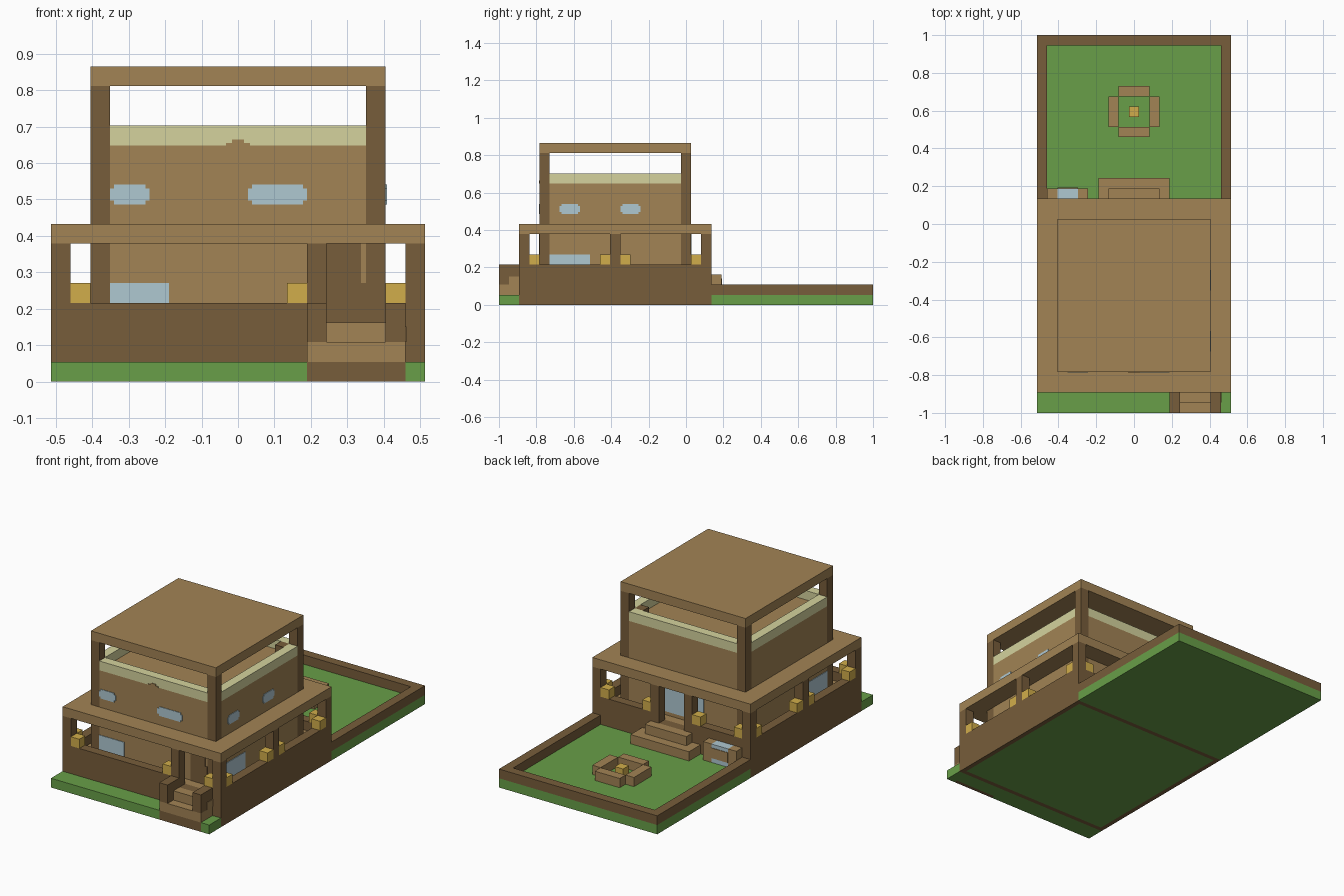
import bpy
import bmesh
from mathutils import Vector

cube = bpy.data.objects.get("Cube")
if cube:
    bpy.data.objects.remove(cube, do_unlink=True)

U = 2 / 37                # one block
W, L = 19, 37             # plan size in blocks
T = 0.06                  # plate thickness in blocks


def material(name, rgb):
    m = bpy.data.materials.new(name)
    m.use_nodes = True
    m.diffuse_color = (*rgb, 1)
    m.node_tree.nodes["Principled BSDF"].inputs["Base Color"].default_value = (*rgb, 1)
    return m


tan = material("tan_wood", (0.36, 0.228, 0.09))
dark = material("dark_wood", (0.185, 0.11, 0.043))
cream = material("cream_trim", (0.66, 0.65, 0.34))
blue = material("pale_blue", (0.43, 0.58, 0.64))
gold = material("lantern_gold", (0.64, 0.42, 0.07))
green = material("grass_green", (0.14, 0.345, 0.065))


def blocks(name, mat, *boxes):
    """One object made of boxes (x0, x1, y0, y1, z0, z1) in block units."""
    bm = bmesh.new()
    for x0, x1, y0, y1, z0, z1 in boxes:
        vs = bmesh.ops.create_cube(bm, size=1)["verts"]
        size = Vector((x1 - x0, y1 - y0, z1 - z0))
        mid = Vector(((x0 + x1 - W) / 2, (y0 + y1 - L) / 2, (z0 + z1) / 2))
        for v in vs:
            v.co = (v.co * size + mid) * U
    me = bpy.data.meshes.new(name)
    bm.to_mesh(me)
    bm.free()
    me.materials.append(mat)
    ob = bpy.data.objects.new(name, me)
    bpy.context.collection.objects.link(ob)
    return ob


def ring(x0, x1, y0, y1, z0, z1, t=1):
    """Four walls of thickness t."""
    return [(x0, x1, y0, y0 + t, z0, z1), (x0, x1, y1 - t, y1, z0, z1),
            (x0, x0 + t, y0 + t, y1 - t, z0, z1), (x1 - t, x1, y0 + t, y1 - t, z0, z1)]


def cells(spots, z0, z1):
    return [(x, x + 1, y, y + 1, z0, z1) for x, y in spots]


def storey(z0, z1):
    """Walls flush with the corner posts, leaving the corners free."""
    return [(3, 16, 4, 19, z0, z1), (2, 17, 5, 18, z0, z1)]


def window(x0, x1, y0, y1, z0, z1, c=0.2):
    """Plate with notched corners."""
    cx, cy = (c, 0) if x1 - x0 > y1 - y0 else (0, c)
    return [(x0, x1, y0, y1, z0 + c, z1 - c), (x0 + cx, x1 - cx, y0 + cy, y1 - cy, z0, z1)]


# Ground: front lawn around and under the steps, lawn under the house, back yard
blocks("front_lawn", green, (0, 13, 0, 2, 0, 1), (18, W, 0, 2, 0, 1), (13, 18, 0.4, 2, 0, 1))
blocks("house_ground", green, (0.5, 18.5, 2.5, 20.5, 0, 1))
blocks("back_yard", green, (0, W, 21, L, 0, 1))
blocks("yard_wall", dark, (0, 1, 21, L, 1, 2), (18, W, 21, L, 1, 2), (1, 18, 36, L, 1, 2))

# Porch base, floor and railing with front and back openings
blocks("porch_base", dark, *ring(0, W, 2, 21, 0, 1, 0.5), *ring(0, W, 2, 21, 1, 3))
blocks("porch_floor", tan, (1, 18, 3, 20, 1, 3))
blocks("porch_railing", dark,
       (0, 14, 2, 3, 3, 4), (17, W, 2, 3, 3, 4),
       (0, 8, 20, 21, 3, 4), (11, W, 20, 21, 3, 4),
       (0, 1, 3, 20, 3, 4), (18, W, 3, 20, 3, 4))

# Porch posts and lanterns standing beside them
corners = [(x, y) for x in (0, 18) for y in (2, 20)]
sides = [(x, 11) for x in (0, 18)]
blocks("porch_posts", dark, *cells(corners + sides + [(13, 2), (7, 20), (11, 20)], 4, 7))
lamps = [(1, 2), (12, 2), (17, 2), (1, 20), (6, 20), (12, 20), (17, 20)]
lamps += [(x, y) for x in (0, 18) for y in (3, 10, 12, 19)]
blocks("lanterns", gold, *cells(lamps, 4, 5))

# Front steps
blocks("front_step_base", dark, (13, 18, 0, 0.4, 0, 1))
blocks("front_steps", tan, (13, 18, 0, 2, 1, 2), (14, 17, 1, 2, 2, 3))
blocks("front_step_sides", dark, (13, 14, 0, 2, 2, 4), (17, 18, 0, 2, 2, 4))
blocks("front_step_side_panel", tan, (18, 18 + T, 1, 2, 2, 2.8))

# Back steps
blocks("back_steps", tan, (6, 13, 21, 23, 1, 2), (7, 12, 21, 22, 2, 3))

# House storeys, roofs and corner posts
blocks("lower_walls", tan, *storey(3, 7))
blocks("porch_roof", tan, (0, W, 2, 21, 7, 8))
blocks("upper_walls", tan, *storey(8, 12))
blocks("wall_trim", cream, (3, 16, 4, 5, 12, 13), (3, 16, 18, 19, 12, 13),
       (2, 3, 5, 18, 12, 13), (16, 17, 5, 18, 12, 13))
blocks("top_roof", tan, (2, 17, 4, 19, 15, 16))
house_corners = [(x, y) for x in (2, 16) for y in (4, 18)]
blocks("house_posts", dark, *cells(house_corners, 3, 7), *cells(house_corners, 8, 15))
blocks("deck_box", dark, (15, 16, 17, 18, 12, 13))
blocks("trim_front_patch", tan,
       (8.9, 10.1, 4 - T, 4, 12, 12.12), (9.2, 9.8, 4 - T, 4, 12.12, 12.3))

# Door and windows as thin plates
blocks("front_door", dark, (14, 16, 4 - T, 4, 3, 5), (14, 15.75, 4 - T, 4, 5, 7))
blocks("front_windows", blue, (3, 6, 4 - T, 4, 3, 5),
       *window(3, 5, 4 - T, 4, 9, 10), *window(10, 13, 4 - T, 4, 9, 10))
blocks("right_windows", blue, (17, 17 + T, 5, 9, 3, 5),
       *window(17, 17 + T, 6, 8, 9, 10), *window(17, 17 + T, 12, 14, 9, 10))
blocks("left_window", blue, (2 - T, 2, 5, 9, 3, 5))
blocks("back_glass_door", blue, (7, 12, 19, 19 + T, 3.4, 7))

# Water trough against the back of the house
blocks("trough_ends", tan, (1, 2, 21, 22, 1, 3), (4, 5, 21, 22, 1, 3))
blocks("trough_water", blue, (2, 4, 21, 22, 1, 3))
blocks("trough_front", tan, (2, 4, 22, 22 + T, 1.5, 2.6))

# Fire pit in the yard
blocks("fire_pit_seats", tan,
       (7, 8, 28, 31, 1, 2), (11, 12, 28, 31, 1, 2),
       (8, 11, 27, 28, 1, 2), (8, 11, 31, 32, 1, 2))
blocks("fire", gold, (9, 10, 29, 30, 1, 2))
